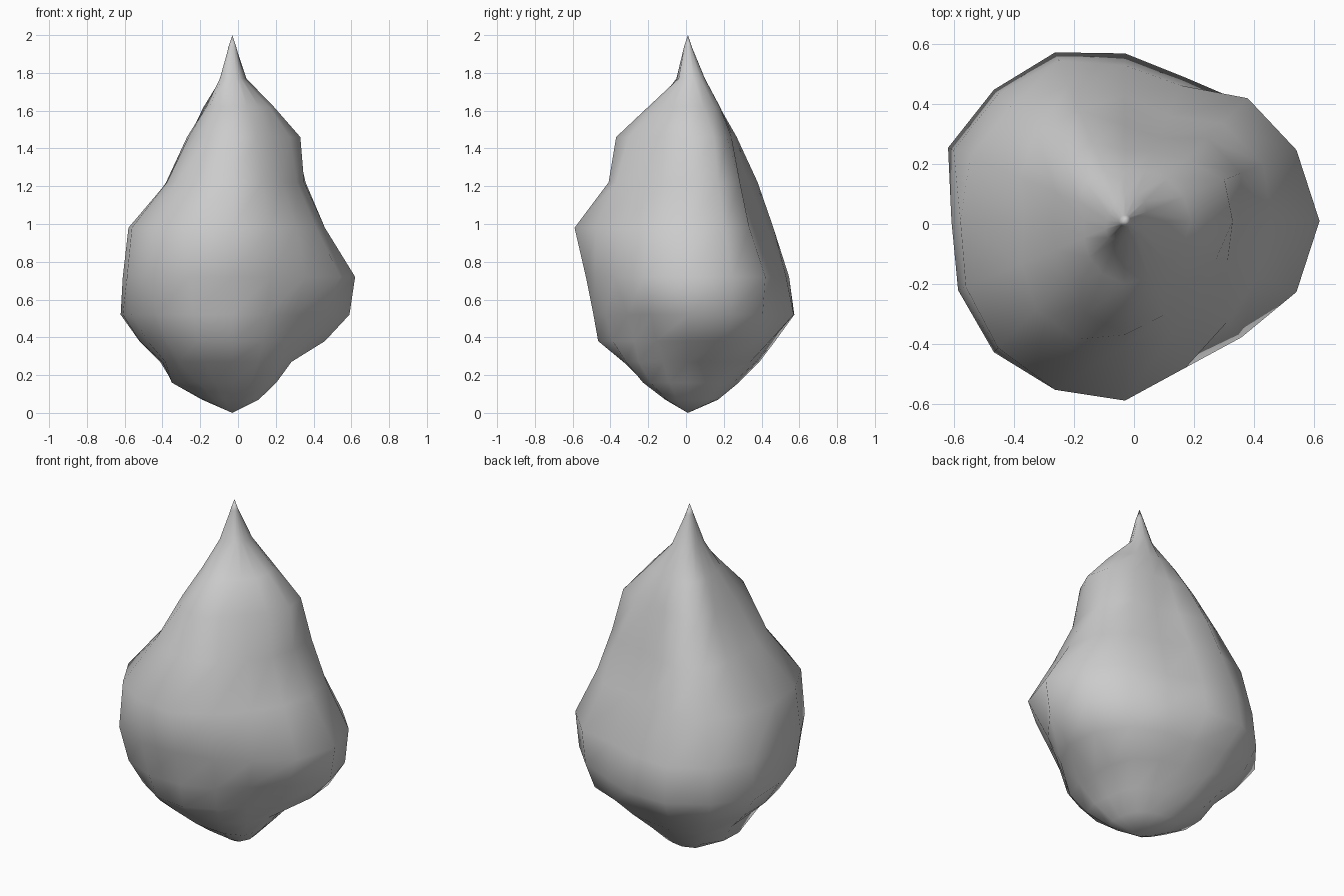
import bpy, bmesh, math

# Lumpy teardrop: height, then radius every 45 degrees (from +x, anticlockwise)
RINGS = [
    (0.07, .135, .14, .15, .19, .15, .13, .10, .16),
    (0.16, .22, .24, .24, .34, .32, .26, .23, .28),
    (0.27, .31, .36, .36, .45, .37, .40, .34, .37),
    (0.38, .49, .51, .44, .56, .49, .49, .475, .40),
    (0.52, .62, .56, .56, .62, .58, .57, .50, .45),
    (0.72, .65, .58, .52, .60, .58, .62, .54, .55),
    (0.98, .49, .46, .42, .54, .55, .60, .60, .48),
    (1.22, .38, .39, .32, .42, .34, .42, .42, .37),
    (1.46, .36, .29, .24, .29, .24, .28, .38, .30),
    (1.62, .22, .20, .17, .19, .14, .17, .21, .20),
    (1.77, .065, .095, .09, .065, .06, .08, .05, .06),
    (1.94, .02, .02, .02, .02, .02, .02, .02, .02),
]
# Ridges and valleys between those directions, for the five body rings
FOLDS = {
    1: (.60, .62, .50, .42, .36),
    3: (.52, .49, .38, .30, .25),
    5: (.61, .58, .49, .40, .28),
    7: (.64, .62, .56, .38, .25),
    13: (.47, .53, .53, .41, .34),
    15: (.51, .62, .48, .37, .33),
}
CX, CY, SEG = -0.03, 0.01, 16


def radius(n, r, i):
    """Radius of ring n at direction i: given, folded or smoothly interpolated."""
    k = i // 2
    if i % 2 == 0:
        return r[k]
    if i in FOLDS and 4 <= n <= 8:
        return FOLDS[i][n - 4]
    a, b, c, d = (r[(k + j) % 8] for j in (-1, 0, 1, 2))
    return (9 * (b + c) - a - d) / 16


bm = bmesh.new()
loops = []
for n, (z, *r) in enumerate(RINGS):
    loop = []
    for i in range(SEG):
        t = 2 * math.pi * i / SEG
        q = radius(n, r, i)
        loop.append(bm.verts.new((CX + q * math.cos(t), CY + q * math.sin(t), z)))
    loops.append(loop)

# Side skin, then pointed bottom and tip
for lo, hi in zip(loops, loops[1:]):
    for i in range(SEG):
        j = (i + 1) % SEG
        bm.faces.new((lo[i], lo[j], hi[j], hi[i]))
bottom = bm.verts.new((CX, CY, 0))
tip = bm.verts.new((CX, CY, 2))
for i in range(SEG):
    j = (i + 1) % SEG
    bm.faces.new((bottom, loops[0][j], loops[0][i]))
    bm.faces.new((tip, loops[-1][i], loops[-1][j]))
bmesh.ops.recalc_face_normals(bm, faces=bm.faces)
for f in bm.faces:
    f.smooth = True

mesh = bpy.data.meshes.new("teardrop_rock")
bm.to_mesh(mesh)
bm.free()
bpy.context.collection.objects.link(bpy.data.objects.new("teardrop_rock", mesh))
